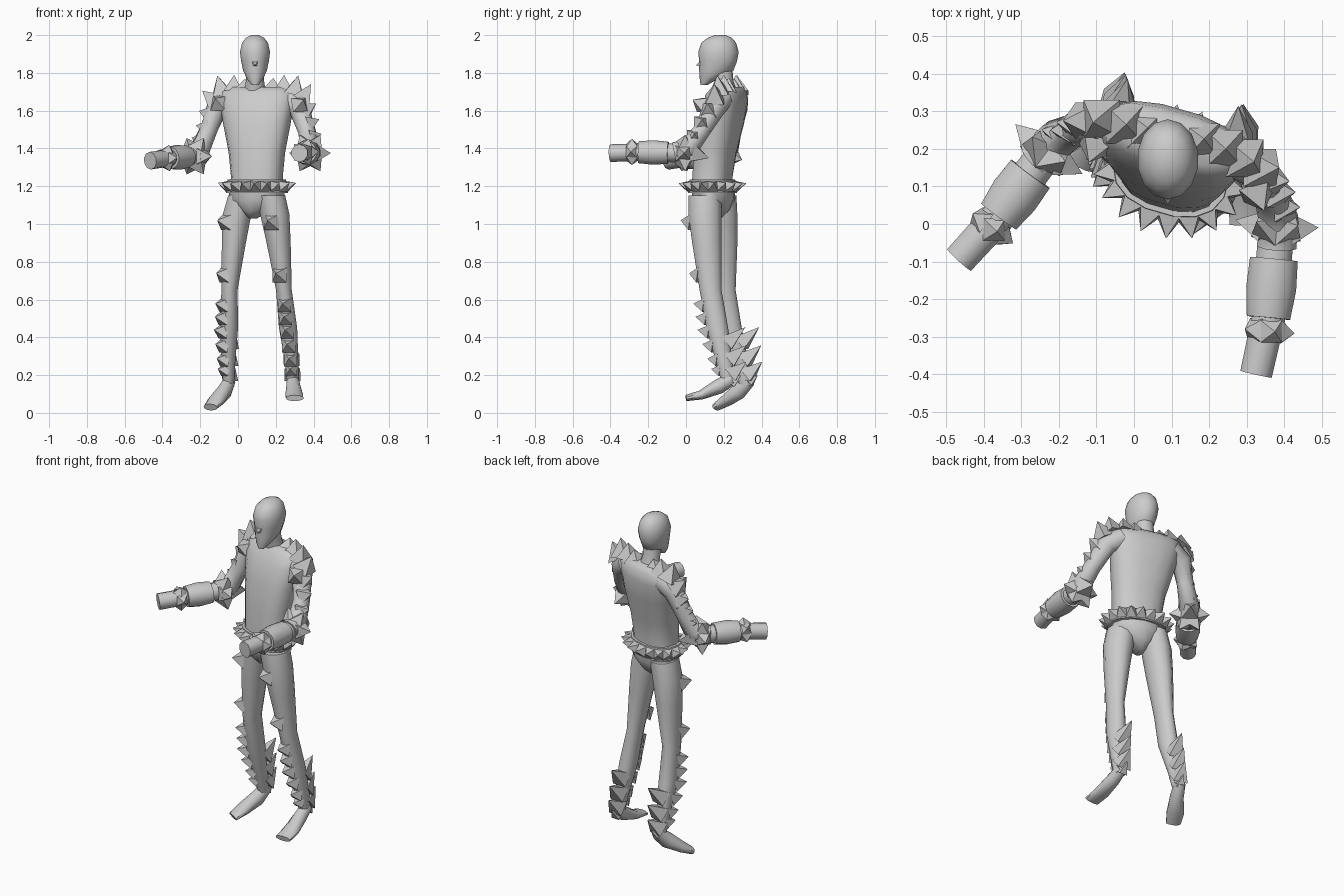
import bpy, bmesh, math
from mathutils import Vector

YAW = math.radians(-16)
UP = Vector((0, 0, 1))


def finish(bm, name, smooth=True):
    bmesh.ops.recalc_face_normals(bm, faces=bm.faces)
    me = bpy.data.meshes.new(name)
    bm.to_mesh(me)
    bm.free()
    ob = bpy.data.objects.new(name, me)
    bpy.context.collection.objects.link(ob)
    if smooth:
        bpy.ops.object.select_all(action='DESELECT')
        ob.select_set(True)
        bpy.context.view_layer.objects.active = ob
        bpy.ops.object.shade_smooth_by_angle(angle=math.radians(50))
    return ob


def loft(name, rings, n=12, yaw=None, power=1.0):
    """Skin rings (x, y, z, half width, half depth); level if yaw is given."""
    bm = bmesh.new()
    pts = [Vector(r[:3]) for r in rings]
    loops = []
    for i, r in enumerate(rings):
        if yaw is None:
            t = (pts[min(i + 1, len(pts) - 1)] - pts[max(i - 1, 0)]).normalized()
            u = t.cross(UP).normalized()
            v = u.cross(t)
        else:
            u = Vector((math.cos(yaw), math.sin(yaw), 0))
            v = Vector((-math.sin(yaw), math.cos(yaw), 0))
        loop = []
        for k in range(n):
            a = math.tau * (k + 0.5) / n
            c, s = math.cos(a), math.sin(a)
            c = math.copysign(abs(c) ** power, c)
            s = math.copysign(abs(s) ** power, s)
            loop.append(bm.verts.new(pts[i] + u * c * r[3] + v * s * r[4]))
        loops.append(loop)
    for a, b in zip(loops, loops[1:]):
        for k in range(n):
            bm.faces.new((a[k], a[(k + 1) % n], b[(k + 1) % n], b[k]))
    bm.faces.new(loops[0])
    bm.faces.new(loops[-1])
    return finish(bm, name)


def spikes(name, items):
    """Four-sided pyramids from (base centre, direction, half base, height)."""
    bm = bmesh.new()
    for base, d, size, h in items:
        base, d = Vector(base), Vector(d).normalized()
        u = d.cross(UP if abs(d.z) < 0.9 else Vector((0, 1, 0))).normalized()
        v = u.cross(d)
        q = [bm.verts.new(base + u * a * size + v * b * size)
             for a, b in ((-1, -1), (1, -1), (1, 1), (-1, 1))]
        tip = bm.verts.new(base + d * h)
        bm.faces.new(q)
        for k in range(4):
            bm.faces.new((q[k], q[(k + 1) % 4], tip))
    return finish(bm, name, False)


def on_limb(rings, z, deg):
    """Surface point and outward direction on a level-ring limb."""
    for a, b in zip(rings, rings[1:]):
        if b[2] <= z <= a[2]:
            f = (z - a[2]) / (b[2] - a[2])
            x, y, _, p, q = [m + (n - m) * f for m, n in zip(a, b)]
            c, s = math.cos(math.radians(deg)), math.sin(math.radians(deg))
            return Vector((x + p * c, y + q * s, z)), Vector((c, s, 0))


# Torso, neck and head
loft("torso", [(.1, .14, 1.17, .145, .105), (.1, .14, 1.25, .137, .1),
               (.1, .155, 1.38, .15, .105), (.1, .185, 1.53, .18, .11),
               (.1, .21, 1.64, .2, .1), (.1, .225, 1.7, .2, .075),
               (.1, .225, 1.725, .15, .05)], 16, YAW, 0.8)
loft("neck", [(.09, .215, 1.7, .06, .055), (.09, .2, 1.76, .05, .05),
              (.09, .185, 1.84, .055, .06)], 10, 0)
loft("head", [(.09, .095, 1.735, .018, .018), (.09, .118, 1.765, .042, .045),
              (.09, .16, 1.81, .064, .09), (.09, .17, 1.86, .075, .1),
              (.09, .172, 1.91, .082, .107), (.09, .173, 1.96, .07, .092),
              (.09, .178, 1.985, .05, .065), (.09, .18, 2.0, .02, .03)], 14, 0)
spikes("nose", [((.09, .085, 1.85), (0, -1, -.3), .018, .035)])

# Pelvis and belt
loft("pelvis", [(.1, .145, 1.2, .15, .11), (.1, .145, 1.13, .15, .11),
                (.09, .145, 1.07, .075, .085), (.08, .145, 1.03, .02, .04)], 14, YAW)
loft("belt", [(.1, .14, 1.235, .155, .115), (.1, .14, 1.165, .165, .125)], 16, YAW, .85)
belt = []
for k in range(18):
    a = math.tau * k / 18
    c, s = math.cos(a), math.sin(a)
    x, y = .155 * c, .12 * s
    rot = lambda p, q: (p * math.cos(YAW) - q * math.sin(YAW),
                        p * math.sin(YAW) + q * math.cos(YAW))
    px, py = rot(x, y)
    dx, dy = rot(c * .8, s)
    belt.append(((.1 + px, .14 + py, 1.2), (dx, dy, .25), .03, .06))
spikes("belt_spikes", belt)

# Legs as level rings, hip to ankle
legs = {
    "right": [(.02, .18, 1.15, .075, .09), (-.005, .185, 1.05, .078, .09),
              (-.022, .19, .9, .066, .085), (-.045, .2, .65, .044, .065),
              (-.048, .235, .45, .05, .062), (-.05, .29, .26, .036, .045),
              (-.05, .315, .15, .03, .035)],
    "left": [(.175, .1, 1.15, .078, .09), (.195, .1, 1.05, .08, .09),
             (.215, .11, .9, .066, .08), (.243, .13, .65, .043, .06),
             (.265, .165, .45, .05, .06), (.285, .205, .26, .036, .045),
             (.29, .225, .15, .03, .035)]}
feet = {
    "right": [(-.045, .335, .17, .032, .035), (-.07, .28, .115, .038, .045),
              (-.115, .215, .065, .05, .032), (-.145, .16, .03, .042, .02)],
    "left": [(.29, .24, .18, .032, .035), (.292, .175, .14, .038, .04),
             (.297, .08, .095, .048, .025), (.3, .0, .078, .048, .016)]}
for side, front, back, tip in (("right", -142, 75, .02), ("left", -100, 88, .0)):
    rings = legs[side]
    loft(side + "_leg", rings, 12, 0)
    loft(side + "_foot", feet[side], 10)
    out = []
    for z, size, h in ((1.01, .042, .065), (.73, .04, .06), (.57, .035, .06), (.5, .035, .06),
                       (.43, .036, .065), (.355, .036, .06), (.28, .034, .055), (.225, .03, .05)):
        p, d = on_limb(rings, z, front - (10 if side == "left" and z > .7 else 0))
        out.append((p - d * .012, d + Vector((0, 0, .15)), size, h))
    # backward calf blades, sweeping up
    for z, h in ((.37, .13), (.28, .12), (.2, .11), (.155, .07)):
        p, d = on_limb(rings, z, back)
        out.append((p - d * .02, d + Vector((0, 0, .85)), .042 if z > .16 else .025, h))
    spikes(side + "_leg_spikes", out)

# Arms: upper arm through elbow, sleeve, hand stub
arms = {
    "right": [(-.03, .27, 1.665, .06, .06), (-.11, .27, 1.62, .058, .06),
              (-.155, .25, 1.5, .046, .048), (-.205, .225, 1.385, .055, .055),
              (-.26, .17, 1.36, .055, .055)],
    "left": [(.25, .19, 1.665, .06, .06), (.325, .15, 1.61, .055, .058),
             (.365, .08, 1.49, .047, .048), (.385, .01, 1.395, .055, .055),
             (.38, -.06, 1.38, .055, .055)]}
hands = {"right": ((-.215, .215, 1.36), (-.36, .02, 1.35), (-.465, -.095, 1.335)),
         "left": ((.383, .02, 1.375), (.358, -.25, 1.38), (.325, -.4, 1.375))}
for side, m in (("right", -1), ("left", 1)):
    loft(side + "_upper_arm", arms[side], 10)
    e, w, h = [Vector(p) for p in hands[side]]
    f = (w - e).normalized()
    s = f.cross(UP).normalized()
    loft(side + "_forearm", [(*e, .05, .05), (*w, .05, .05)], 10)
    c = e.lerp(w, .42)
    loft(side + "_sleeve", [(*c, .066, .06), (*c.lerp(w, .5), .069, .067),
                            (*w, .06, .06)], 12)
    loft(side + "_hand", [(*w.lerp(e, .1), .046, .044), (*w, .047, .045), (*h, .045, .047)], 10)
    out = []
    # elbow ring
    for k in range(6):
        a = math.tau * k / 6 + (0 if m > 0 else math.pi)
        d = s * -math.cos(a) + UP * math.sin(a)
        out.append((e + f * .03 + d * .04, d - f * .15, .042, .072))
    out.append((e - f * .02, -f - UP * .3, .045, .085))
    # wrist ring
    for k in range(5):
        a = math.tau * k / 5 + .6
        d = s * math.cos(a) + UP * math.sin(a)
        out.append((w + f * .035 + d * .038, d, .03, .035))
    spikes(side + "_arm_spikes", out)

# Shoulder spikes running from neck down the outer arm
spikes("left_shoulder_spikes", [
    ((.18, .22, 1.705), (.1, .1, 1), .048, .07), ((.24, .2, 1.705), (.05, 0, 1), .05, .085),
    ((.295, .175, 1.69), (.25, -.1, 1), .05, .1), ((.335, .15, 1.655), (.6, .0, 1), .05, .1),
    ((.35, .12, 1.6), (1, -.1, .6), .045, .075), ((.37, .085, 1.53), (1, 0, .4), .042, .065),
    ((.385, .045, 1.46), (1, 0, .3), .04, .06), ((.325, .09, 1.63), (.4, -1, .5), .042, .065)])
spikes("right_shoulder_spikes", [
    ((.03, .25, 1.705), (.1, .1, 1), .048, .065), ((-.025, .265, 1.705), (.05, 0, 1), .05, .085),
    ((-.085, .28, 1.69), (-.25, -.1, 1), .05, .1), ((-.125, .275, 1.65), (-.8, 0, .7), .048, .085),
    ((-.145, .265, 1.58), (-1, .1, .3), .045, .065), ((-.165, .25, 1.51), (-1, 0, .2), .042, .06),
    ((-.19, .24, 1.44), (-1, .2, .3), .04, .06), ((-.1, .215, 1.64), (-.4, -1, .5), .042, .06)])
